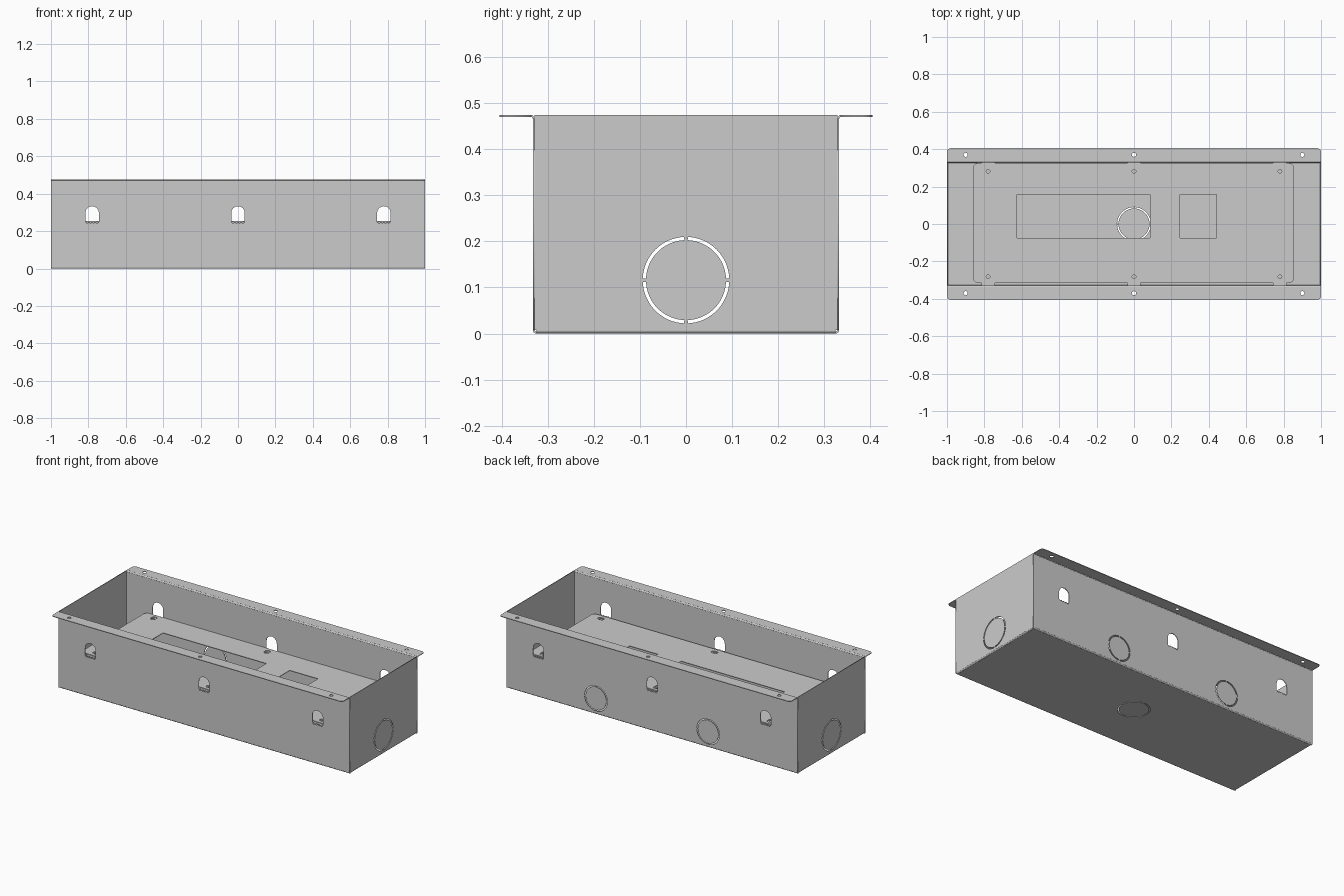
import bpy, bmesh, math
from mathutils import Matrix, Vector

if "Cube" in bpy.data.objects:
    bpy.data.objects.remove(bpy.data.objects["Cube"])

T, R = 0.004, 0.008            # sheet thickness, outer bend radius
W, H, L = 0.333, 0.475, 1.0    # half depth, height, half length
MOUNTS = (-0.78, 0, 0.78)
XY = ((1, 0, 0), (0, 1, 0), (0, 0, 1))    # local axes -> world axes
XZ = ((1, 0, 0), (0, 0, 1), (0, -1, 0))
YZ = ((0, 1, 0), (0, 0, 1), (1, 0, 0))


def arc(cx, cy, r, a0, a1, n=8):
    return [(cx + r * math.cos(math.radians(a0 + (a1 - a0) * i / n)),
             cy + r * math.sin(math.radians(a0 + (a1 - a0) * i / n))) for i in range(n + 1)]


def circle(cx, cy, r, n=24):
    return arc(cx, cy, r, 0, 360, n)[:-1]


def sector(cx, cy, r0, r1, a0, a1, n=8):
    return arc(cx, cy, r1, a0, a1, n) + arc(cx, cy, r0, a1, a0, n)


def rect(x0, x1, y0, y1, r=0.0):
    if not r:
        return [(x0, y0), (x1, y0), (x1, y1), (x0, y1)]
    return (arc(x0 + r, y0 + r, r, 180, 270) + arc(x1 - r, y0 + r, r, 270, 360)
            + arc(x1 - r, y1 - r, r, 0, 90) + arc(x0 + r, y1 - r, r, 90, 180))


def knockout(cx, cy, r):
    # four arc slots separated by thin bridges
    gap = math.degrees(0.004 / r)
    return [sector(cx, cy, r - 0.007, r, q + gap, q + 90 - gap, 16) for q in (0, 90, 180, 270)]


def arch(cx, y0, teeth=False):
    # arched tab outline, optionally with perforations along the bend
    w, pts = 0.036, [(cx - 0.036, y0)]
    if teeth:
        for k in (-0.026, -0.009, 0.009, 0.026):
            a, b = cx + k - 0.005, cx + k + 0.005
            pts += [(a, y0), (a, y0 - 0.007), (b, y0 - 0.007), (b, y0)]
    return pts + [(cx + w, y0)] + arc(cx, y0 + 0.047, w, 0, 180, 16)


def plate(name, outlines, axes, origin, thick=T):
    # sheet from a closed outline plus hole outlines, centred on its origin
    cu = bpy.data.curves.new(name, 'CURVE')
    cu.dimensions, cu.fill_mode, cu.extrude = '2D', 'BOTH', thick / 2
    for pts in outlines:
        s = cu.splines.new('POLY')
        s.points.add(len(pts) - 1)
        for p, (x, y) in zip(s.points, pts):
            p.co = (x, y, 0, 1)
        s.use_cyclic_u = True
    tmp = bpy.data.objects.new(name + "_outline", cu)
    bpy.context.collection.objects.link(tmp)
    dg = bpy.context.evaluated_depsgraph_get()
    me = bpy.data.meshes.new_from_object(tmp.evaluated_get(dg))
    bpy.data.objects.remove(tmp)
    bpy.data.curves.remove(cu)
    m = Matrix(axes).transposed().to_4x4()
    m.translation = Vector(origin)
    me.transform(m)
    bm = bmesh.new()
    bm.from_mesh(me)
    bmesh.ops.remove_doubles(bm, verts=bm.verts, dist=1e-5)
    bmesh.ops.recalc_face_normals(bm, faces=bm.faces)
    bm.to_mesh(me)
    bm.free()
    me.name = name
    ob = bpy.data.objects.new(name, me)
    bpy.context.collection.objects.link(ob)
    return ob


# floor with central knockout
plate("floor", [rect(-L + R, L - R, -W + R, W - R)] + knockout(0, 0, 0.09), XY, (0, 0, T / 2))

for side, s in (("front", -1), ("back", 1)):
    # long wall with arched tab windows; the back also has two knockouts
    holes = [arch(x, 0.25, True) for x in MOUNTS]
    if s > 0:
        holes += knockout(-0.385, 0.098, 0.078) + knockout(0.385, 0.098, 0.078)
    plate(side + "_wall", [rect(-L, L, R, H - R)] + holes, XZ, (0, s * (W - T / 2), 0))

    # rounded folds at the floor and at the flange
    low = sector(W - R, R, R - T, R, 270, 360)
    top = sector(W + T, H - R, R - T, R, 90, 180)
    for label, prof in (("floor_fold", low), ("flange_fold", top)):
        plate(side + "_" + label, [[(s * y, z) for y, z in prof]], YZ, (0, 0, 0), 2 * L)

    # mounting flange with rounded outer corners and screw holes
    y0, y1, r = W + T, 0.405, 0.02
    out = [(-L, y0), (L, y0)] + arc(L - r, y1 - r, r, 0, 90) + arc(-L + r, y1 - r, r, 90, 180)
    loops = [out] + [circle(x, 0.37, 0.011) for x in (-0.9, 0, 0.9)]
    plate(side + "_flange", [[(x, s * y) for x, y in lp] for lp in loops], XY, (0, 0, H - T / 2))

    # support tabs folded inwards from the windows
    for i, x in enumerate(MOUNTS):
        loops = [arch(x, 0), circle(x, 0.047, 0.01, 16)]
        loops = [[(px, s * (W - T - py)) for px, py in lp] for lp in loops]
        plate(f"{side}_tab_{i + 1}", loops, XY, (0, 0, 0.25 - T / 2))

for side, s in (("left", -1), ("right", 1)):
    # end wall with knockout, and its floor fold
    plate(side + "_end_wall", [rect(-W + T, W - T, R, H)] + knockout(0, 0.116, 0.094),
          YZ, (s * (L - T / 2), 0, 0))
    prof = [(s * x, z) for x, z in sector(L - R, R, R - T, R, 270, 360)]
    plate(side + "_end_fold", [prof], XZ, (0, 0, 0), 2 * (W - R))

# inner mounting panel with two windows and adjustment slots
loops = [rect(-0.86, 0.855, -0.315, 0.325, 0.025),
         rect(-0.625, 0.085, -0.075, 0.157), rect(0.245, 0.44, -0.075, 0.157)]
for x in MOUNTS:
    loops.append(rect(x - 0.02, x + 0.02, -0.293, -0.267, 0.012))
    loops.append(rect(x - 0.015, x + 0.015, 0.268, 0.306, 0.012))
plate("inner_panel", loops, XY, (0, 0, 0.25 + T / 2))
